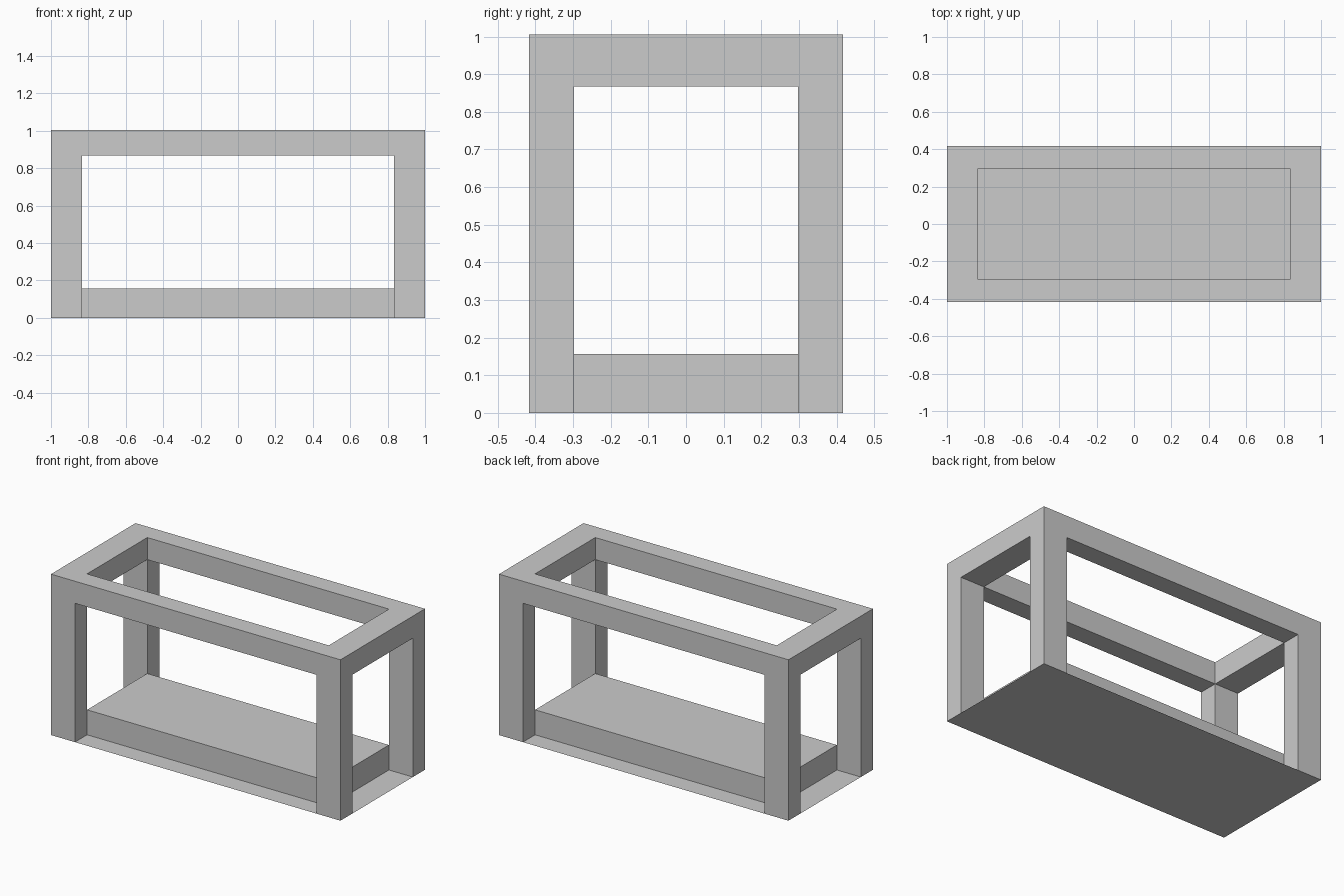
import bpy, bmesh
from mathutils import Vector

if "Cube" in bpy.data.objects:
    bpy.data.objects.remove(bpy.data.objects["Cube"])

X, Y, H = 1.0, 0.417, 1.005          # outer half sizes and height
XI, YI = 0.835, 0.297                # inner opening half sizes
RAIL_Z, BLOCK_Z = 0.867, 0.156       # underside of top rails, top of base block


def finish(name, bm):
    bmesh.ops.remove_doubles(bm, verts=bm.verts, dist=1e-5)
    me = bpy.data.meshes.new(name)
    bm.to_mesh(me)
    bm.free()
    ob = bpy.data.objects.new(name, me)
    bpy.context.collection.objects.link(ob)


def cell_shell(name, axes, solid):
    """Outer skin of the filled cells of a grid, open where it meets the floor."""
    bm = bmesh.new()
    nx, ny, nz = (len(a) - 1 for a in axes)
    cells = {(i, j, k) for i in range(nx) for j in range(ny) for k in range(nz)
             if solid(i, j, k)}
    for cell in cells:
        for ax in range(3):
            for side in (0, 1):
                near = list(cell)
                near[ax] += 2 * side - 1
                if tuple(near) in cells or (ax == 2 and near[2] < 0):
                    continue
                u, v = (ax + 1) % 3, (ax + 2) % 3
                loop = [(0, 0), (1, 0), (1, 1), (0, 1)]
                verts = []
                for du, dv in (loop if side else loop[::-1]):
                    idx = list(cell)
                    idx[ax] += side
                    idx[u] += du
                    idx[v] += dv
                    verts.append(bm.verts.new(Vector(axes[n][idx[n]] for n in range(3))))
                bm.faces.new(verts)
    finish(name, bm)


# Four corner posts joined by a ring of top rails
cell_shell("post_and_rail_frame",
           ([-X, -XI, XI, X], [-Y, -YI, YI, Y], [0, RAIL_Z, H]),
           lambda i, j, k: (i != 1 and j != 1) or (k == 1 and (i, j) != (1, 1)))

# Raised block in the middle of the base
cell_shell("base_block", ([-XI, XI], [-YI, YI], [0, BLOCK_Z]), lambda i, j, k: True)

# Paper-thin floor under everything
bm = bmesh.new()
bm.faces.new([bm.verts.new(p) for p in ((-X, -Y, 0), (-X, Y, 0), (X, Y, 0), (X, -Y, 0))])
finish("floor_sheet", bm)
